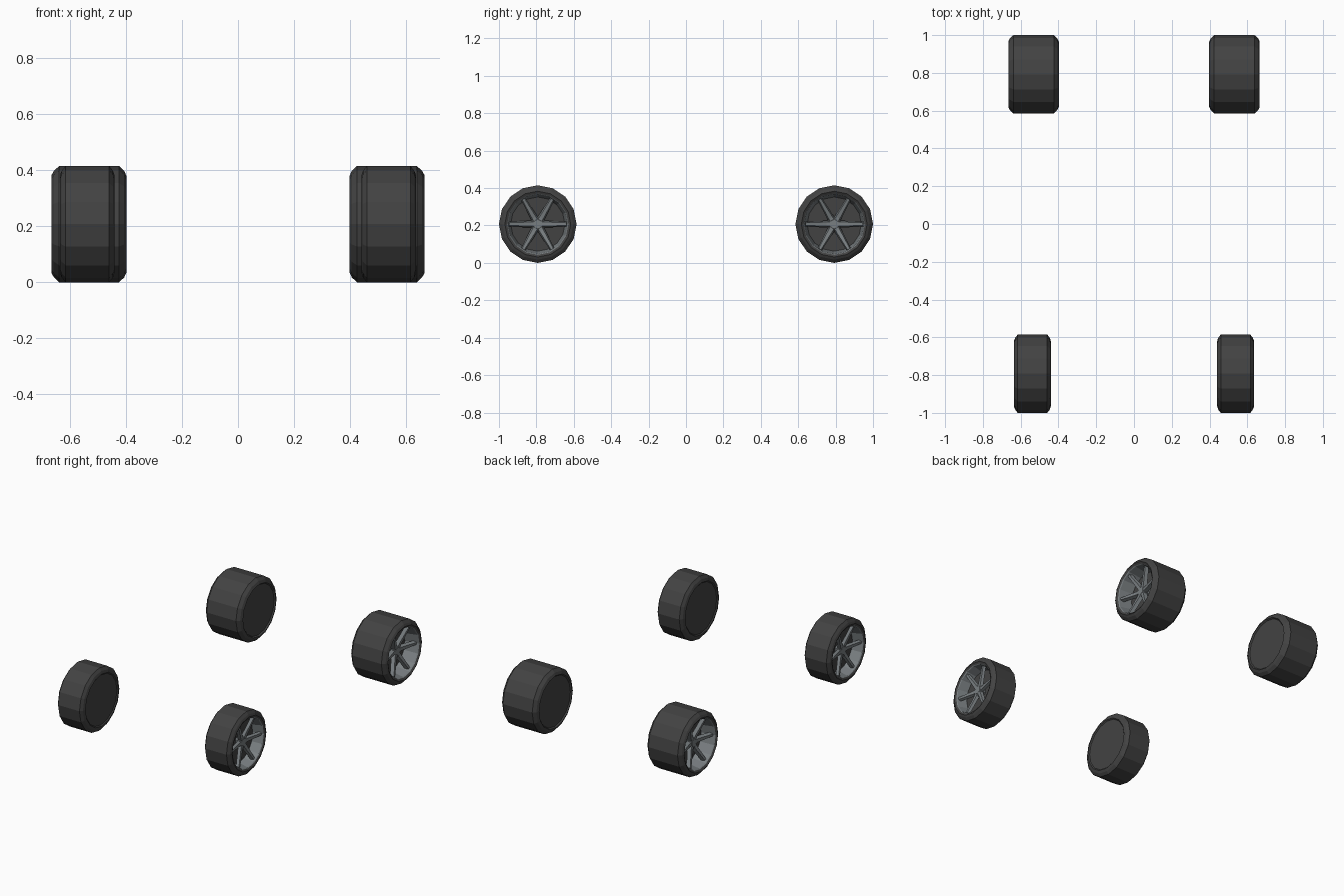
import bpy, bmesh, math

if "Cube" in bpy.data.objects:
    bpy.data.objects.remove(bpy.data.objects["Cube"])

R, SIDES = 0.2075, 16


def mat(name, col):
    m = bpy.data.materials.new(name)
    m.diffuse_color = (*col, 1)
    m.use_nodes = True
    m.node_tree.nodes["Principled BSDF"].inputs["Base Color"].default_value = m.diffuse_color
    return m


RUBBER = mat("dark rubber", (0.055, 0.055, 0.055))
METAL = mat("grey metal", (0.19, 0.21, 0.22))


def finish(name, bm, *mats):
    bmesh.ops.recalc_face_normals(bm, faces=bm.faces)
    me = bpy.data.meshes.new(name)
    bm.to_mesh(me)
    bm.free()
    for m in mats:
        me.materials.append(m)
    ob = bpy.data.objects.new(name, me)
    bpy.context.collection.objects.link(ob)


# tyre section: (fraction of width from inner to outer side, radius)
PROFILE = [(0.03, 0), (0.03, 0.165), (0, 0.172), (0.03, 0.19), (0.10, R),
           (0.90, R), (0.97, 0.19), (1, 0.176), (0.97, 0.164),
           (0.95, 0.160), (0.62, 0.145), (0.62, 0)]
METAL_SEGMENTS = (8, 9)  # rim lip and barrel


def tyre(name, pos):
    bm = bmesh.new()
    rings = []
    for t, r in PROFILE:
        n = SIDES if r else 1
        rings.append([bm.verts.new(pos(t, r * math.cos(2 * math.pi * i / SIDES),
                                       r * math.sin(2 * math.pi * i / SIDES)))
                      for i in range(n)])
    for k in range(len(rings) - 1):
        a, b = rings[k], rings[k + 1]
        for i in range(SIDES):
            j = (i + 1) % SIDES
            if len(a) == 1:
                vs = (a[0], b[i], b[j])
            elif len(b) == 1:
                vs = (a[i], a[j], b[0])
            else:
                vs = (a[i], a[j], b[j], b[i])
            bm.faces.new(vs).material_index = int(k in METAL_SEGMENTS)
    finish(name, bm, RUBBER, METAL)


def spokes(name, pos):
    bm = bmesh.new()
    # six tapered spokes, sunk towards the hub
    stations = [(0.0, 0.80, 0.012, 0.020), (0.04, 0.81, 0.011, 0.019),
                (0.154, 0.92, 0.007, 0.013)]
    for s in range(6):
        a = s * math.pi / 3
        c, d = math.cos(a), math.sin(a)
        rows = []
        for r, t, front, back in stations:
            rows.append([bm.verts.new(pos(tt, r * c - w * d, r * d + w * c))
                         for tt, w in ((t, front), (t, -front),
                                       (t - 0.09, -back), (t - 0.09, back))])
        for p, q in zip(rows, rows[1:]):
            for i in range(4):
                j = (i + 1) % 4
                bm.faces.new((p[i], p[j], q[j], q[i]))
        bm.faces.new(rows[0])
        bm.faces.new(rows[-1])
    # hub cap
    loops = [[bm.verts.new(pos(t, r * math.cos(i * math.pi / 3 + math.pi / 6),
                               r * math.sin(i * math.pi / 3 + math.pi / 6)))
              for i in range(6)] for t, r in ((0.62, 0.042), (0.76, 0.040), (0.81, 0.026))]
    for p, q in zip(loops, loops[1:]):
        for i in range(6):
            j = (i + 1) % 6
            bm.faces.new((p[i], p[j], q[j], q[i]))
    bm.faces.new(loops[0])
    bm.faces.new(loops[-1])
    finish(name, bm, METAL)


# four wheels, wider pair at the back, mirrored left to right
for end, yc, x0, x1 in (("front", -1 + R, 0.44, 0.635), ("rear", 1 - R, 0.398, 0.665)):
    for side, sx in (("right", 1), ("left", -1)):
        def pos(t, y, z, sx=sx, yc=yc, x0=x0, x1=x1):
            return (sx * (x0 + t * (x1 - x0)), yc + y, R + z)
        tyre(f"{end}_{side}_tyre", pos)
        spokes(f"{end}_{side}_spokes", pos)
